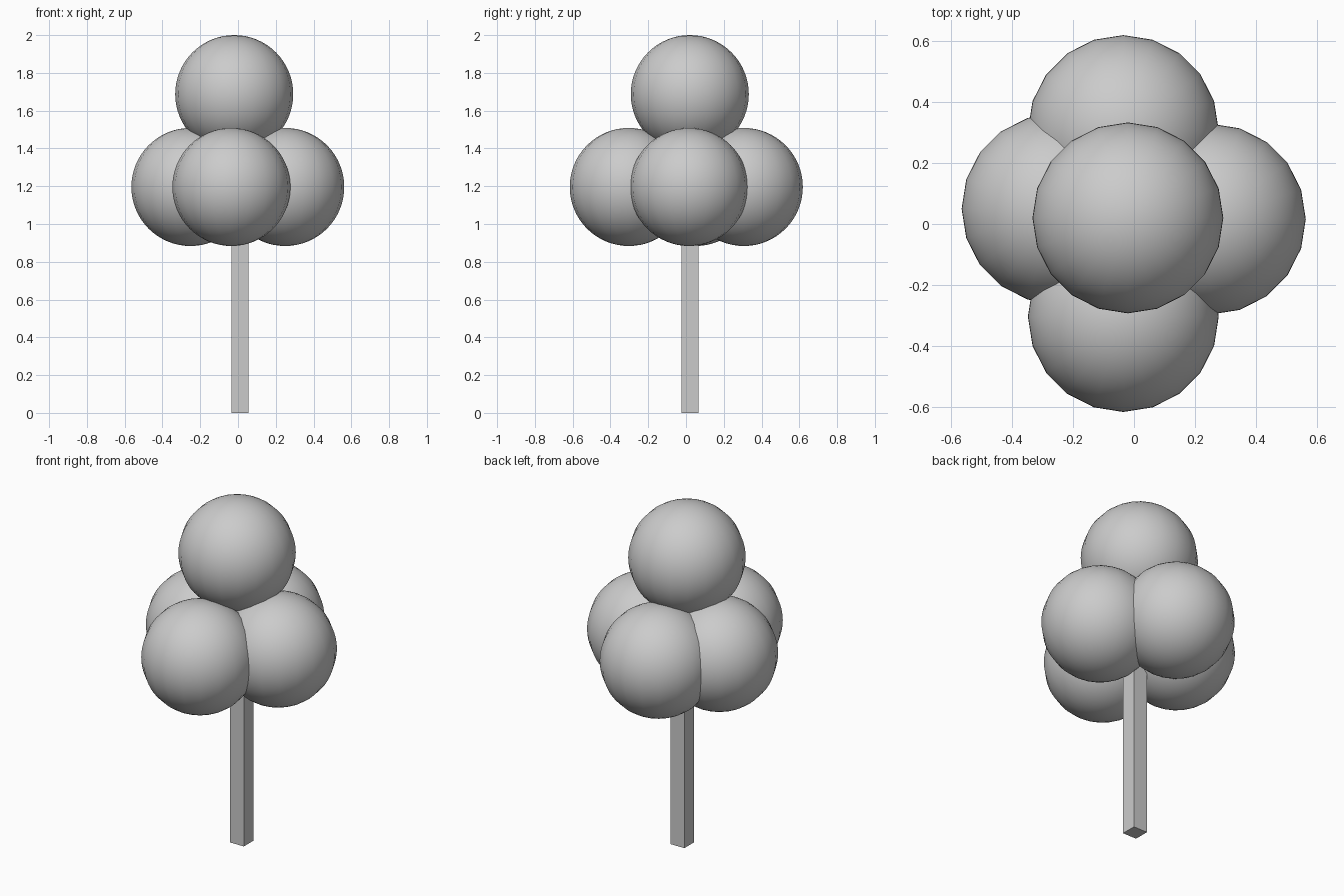
import bpy

if "Cube" in bpy.data.objects:
    bpy.data.objects.remove(bpy.data.objects["Cube"])

R = 0.3125  # shared foliage radius


def foliage(name, loc):
    bpy.ops.mesh.primitive_uv_sphere_add(segments=20, ring_count=32, radius=R, location=loc)
    ob = bpy.context.object
    ob.name = name
    bpy.ops.object.shade_smooth()
    return ob


# Square trunk, its top hidden inside the foliage
z_top = 1.3
bpy.ops.mesh.primitive_cube_add(size=1, location=(0.01, 0.02, z_top / 2))
trunk = bpy.context.object
trunk.name = "trunk"
trunk.scale = (0.09, 0.09, z_top)
bpy.ops.object.transform_apply(location=False, rotation=False, scale=True)

# Four lower foliage balls and the crown
Z_LOW = 1.196
for name, loc in {
    "foliage_left": (-0.252, 0.05, Z_LOW),
    "foliage_right": (0.25, 0.016, Z_LOW),
    "foliage_front": (-0.035, -0.303, Z_LOW),
    "foliage_back": (-0.035, 0.306, Z_LOW),
    "foliage_crown": (-0.02, 0.02, 2 - R),
}.items():
    foliage(name, loc)
